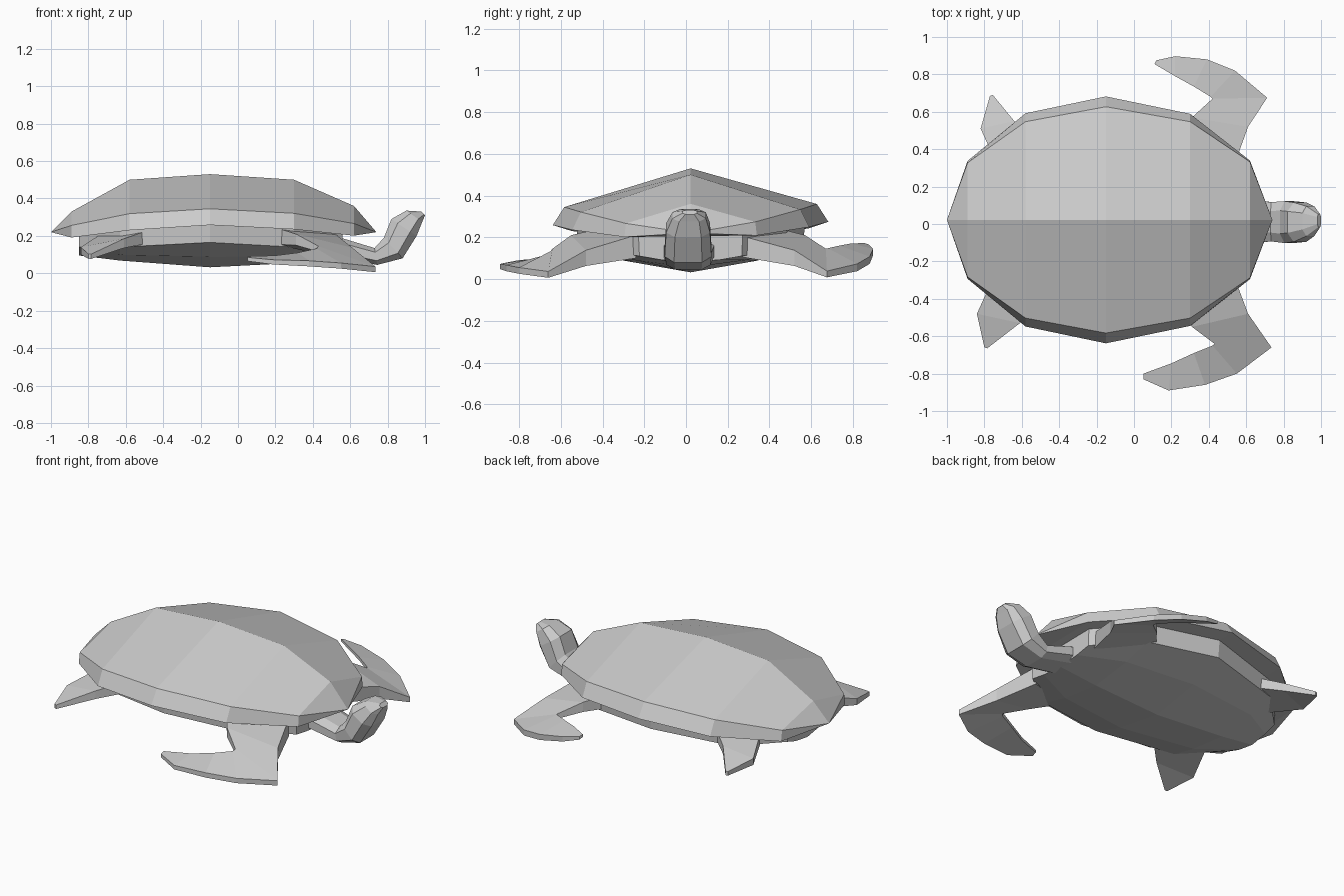
import bpy, bmesh

YC = 0.022   # centre line of shell and body


def loft(name, rings):
    """Flat-faced skin through rings of equal point count, capped at both ends."""
    bm = bmesh.new()
    vs = [[bm.verts.new(p) for p in ring] for ring in rings]
    n = len(rings[0])
    for a, b in zip(vs, vs[1:]):
        for i in range(n):
            j = (i + 1) % n
            bm.faces.new((a[i], a[j], b[j], b[i]))
    bm.faces.new(vs[0])
    bm.faces.new(vs[-1])
    bmesh.ops.remove_doubles(bm, verts=bm.verts, dist=0.0005)
    bmesh.ops.dissolve_degenerate(bm, edges=bm.edges, dist=0.0005)
    bmesh.ops.recalc_face_normals(bm, faces=bm.faces)
    me = bpy.data.meshes.new(name)
    bm.to_mesh(me)
    bm.free()
    ob = bpy.data.objects.new(name, me)
    bpy.context.collection.objects.link(ob)
    return ob


# Shell: roof-like ridge, upper edge, then a band flaring out to the rim
def shell_ring(x, ridge, wu, zu, wr, zr):
    pts = [(0, ridge), (wu, zu), (wr, zr), (-wr, zr), (-wu, zu)]
    return [(x, YC + y, z + 0.012 * y) for y, z in pts]


loft("shell", [shell_ring(*s) for s in [
    (-1.00, .22, 0, .22, 0, .22),
    (-0.89, .33, .305, .26, .315, .195),
    (-0.58, .50, .525, .325, .57, .237),
    (-0.15, .53, .605, .352, .66, .266),
    (0.30, .50, .525, .327, .567, .242),
    (0.62, .36, .31, .27, .317, .205),
    (0.74, .22, 0, .22, 0, .22)]])


# Belly: vertical sides and a shallow keel
def belly_ring(x, w, top, side, keel):
    mid = keel + (side - keel) * 0.42
    pts = [(w, top), (w * .98, side), (w * .58, mid), (0, keel),
           (-w * .58, mid), (-w * .98, side), (-w, top)]
    return [(x, YC + y, z) for y, z in pts]


loft("belly", [belly_ring(*s) for s in [
    (-0.85, .20, .22, .14, .095),
    (-0.63, .43, .25, .14, .068),
    (-0.15, .55, .28, .165, .032),
    (0.30, .46, .25, .14, .055),
    (0.56, .25, .215, .11, .08)]])


# Flippers: sections of leading point, trailing point and thicknesses
def flipper(name, sections):
    rings = []
    for (lx, ly, lz), (tx, ty, tz), h, k in sections:
        rings.append([(lx, ly, lz + h / 2), (tx, ty, tz + k / 2),
                      (tx, ty, tz - k / 2), (lx, ly, lz - h / 2)])
    return loft(name, rings)


flipper("front_flipper_right", [
    ((.52, -.24, .155), (.20, -.40, .20), .11, .09),
    ((.61, -.48, .10), (.31, -.55, .18), .075, .06),
    ((.735, -.66, .021), (.43, -.64, .13), .03, .03),
    ((.55, -.80, .04), (.42, -.65, .12), .03, .025),
    ((.38, -.86, .052), (.32, -.69, .10), .03, .02),
    ((.185, -.89, .06), (.20, -.745, .085), .025, .02),
    ((.05, -.83, .075), (.05, -.80, .083), .02, .015)])
flipper("front_flipper_left", [
    ((.52, .27, .155), (.20, .43, .20), .10, .09),
    ((.61, .52, .10), (.31, .57, .18), .075, .06),
    ((.712, .675, .023), (.42, .67, .13), .03, .03),
    ((.54, .82, .055), (.41, .68, .135), .035, .025),
    ((.39, .88, .09), (.32, .735, .15), .035, .02),
    ((.22, .897, .13), (.22, .79, .16), .03, .02),
    ((.12, .875, .155), (.11, .855, .165), .02, .015)])

flipper("rear_flipper_right", [
    ((-.48, -.40, .195), (-.74, -.26, .17), .07, .07),
    ((-.61, -.53, .16), (-.84, -.48, .12), .05, .04),
    ((-.785, -.665, .09), (-.80, -.66, .09), .025, .025)])
flipper("rear_flipper_left", [
    ((-.50, .43, .195), (-.72, .29, .17), .07, .07),
    ((-.64, .55, .16), (-.82, .51, .12), .05, .04),
    ((-.755, .69, .10), (-.77, .685, .10), .025, .025)])


# Neck and head: eight-sided sections between an upper and a lower profile point
def head_ring(ux, uz, lx, lz, w, yc):
    out = []
    for s, t in [(.55, 0), (1, .25), (1, .75), (.6, 1),
                 (-.6, 1), (-1, .75), (-1, .25), (-.55, 0)]:
        out.append((ux + (lx - ux) * t, yc + w * s, uz + (lz - uz) * t))
    return out


loft("head", [head_ring(*s) for s in [
    (.50, .205, .50, .09, .125, .015),
    (.73, .135, .745, .045, .105, .012),
    (.78, .19, .88, .08, .112, .01),
    (.82, .29, .955, .20, .105, .01),
    (.90, .335, .985, .275, .08, .015),
    (.98, .33, 1.0, .31, .035, .018)]])
